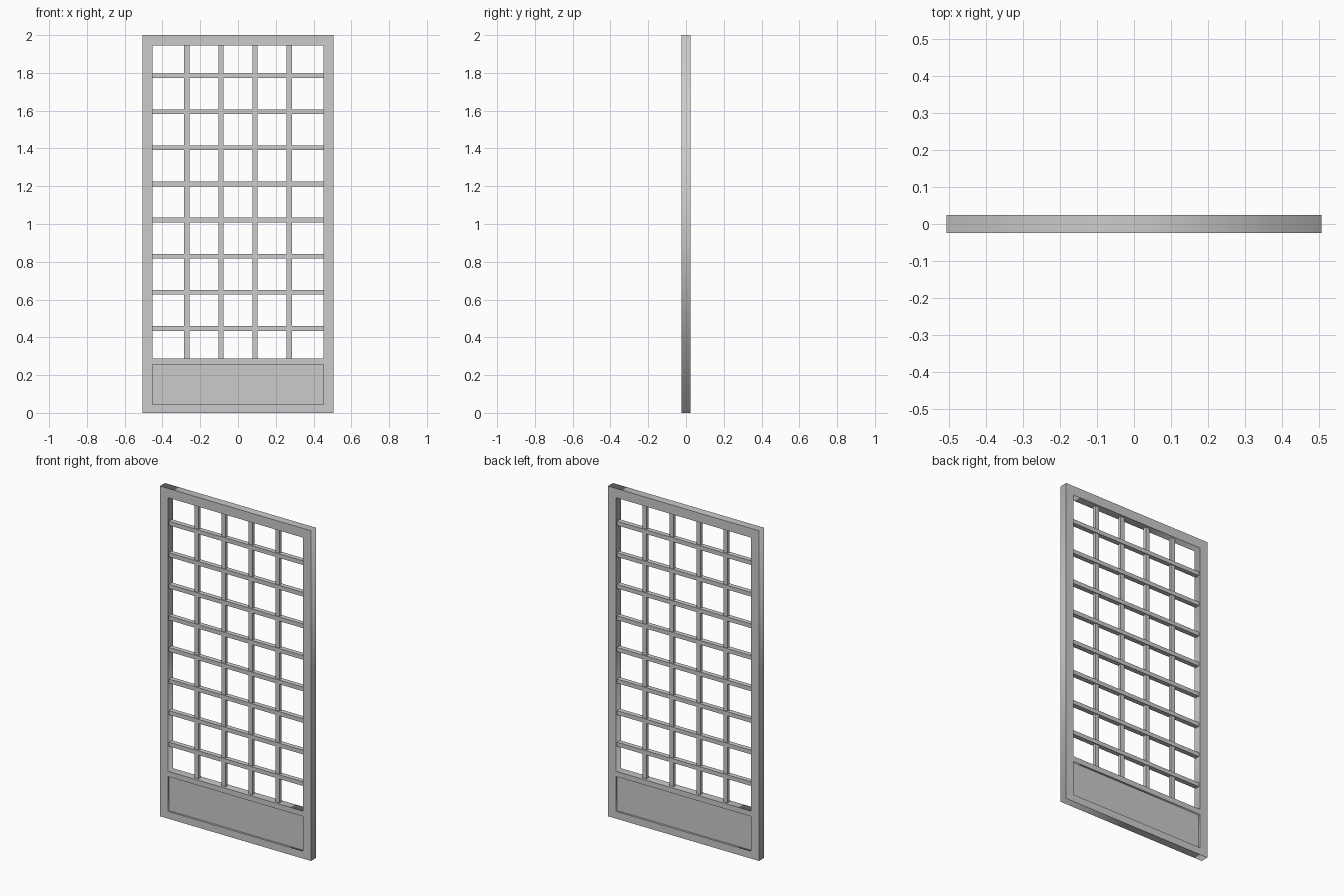
import bpy, bmesh, math
from mathutils import Matrix, Vector

if "Cube" in bpy.data.objects:
    bpy.data.objects.remove(bpy.data.objects["Cube"])

HALF_W, IN_W, DEPTH = 0.506, 0.453, 0.024
TOP, TOP_IN = 2.0, 1.944
RAIL_TOP, RAIL_BOT, BASE = 0.287, 0.255, 0.044


def box(name, x0, x1, y, z0, z1):
    bm = bmesh.new()
    size = Vector((x1 - x0, 2 * y, z1 - z0))
    centre = Vector(((x0 + x1) / 2, 0, (z0 + z1) / 2))
    bmesh.ops.create_cube(bm, size=1.0, matrix=Matrix.Translation(centre) @ Matrix.Diagonal(size).to_4x4())
    me = bpy.data.meshes.new(name)
    bm.to_mesh(me)
    bm.free()
    ob = bpy.data.objects.new(name, me)
    bpy.context.collection.objects.link(ob)
    return ob


# Frame: one outline with a lattice opening and a panel opening, extruded
curve = bpy.data.curves.new("frame", 'CURVE')
curve.dimensions = '2D'
curve.fill_mode = 'BOTH'
curve.extrude = DEPTH
for w, z0, z1 in ((HALF_W, 0, TOP), (IN_W, RAIL_TOP, TOP_IN), (IN_W, BASE, RAIL_BOT)):
    sp = curve.splines.new('POLY')
    sp.points.add(3)
    for p, co in zip(sp.points, ((-w, z0), (w, z0), (w, z1), (-w, z1))):
        p.co = (co[0], co[1], 0, 1)
    sp.use_cyclic_u = True
frame = bpy.data.objects.new("frame", curve)
bpy.context.collection.objects.link(frame)
frame.rotation_euler.x = math.pi / 2
bpy.context.view_layer.objects.active = frame
frame.select_set(True)
bpy.ops.object.convert(target='MESH')
bpy.ops.object.transform_apply(location=False, rotation=True, scale=False)
frame.select_set(False)

# Recessed lower panel
box("lower_panel", -IN_W, IN_W, 0.012, BASE, RAIL_BOT)

# Upright lattice bars
for i in range(4):
    x = (i - 1.5) * 0.181
    box(f"upright_bar_{i + 1}", x - 0.0135, x + 0.0135, 0.009, RAIL_TOP, TOP_IN)

# Cross lattice bars, deeper than the uprights
for i in range(8):
    z = 0.447 + i * 0.1912
    box(f"cross_bar_{i + 1}", -IN_W, IN_W, 0.0145, z - 0.0125, z + 0.0125)
